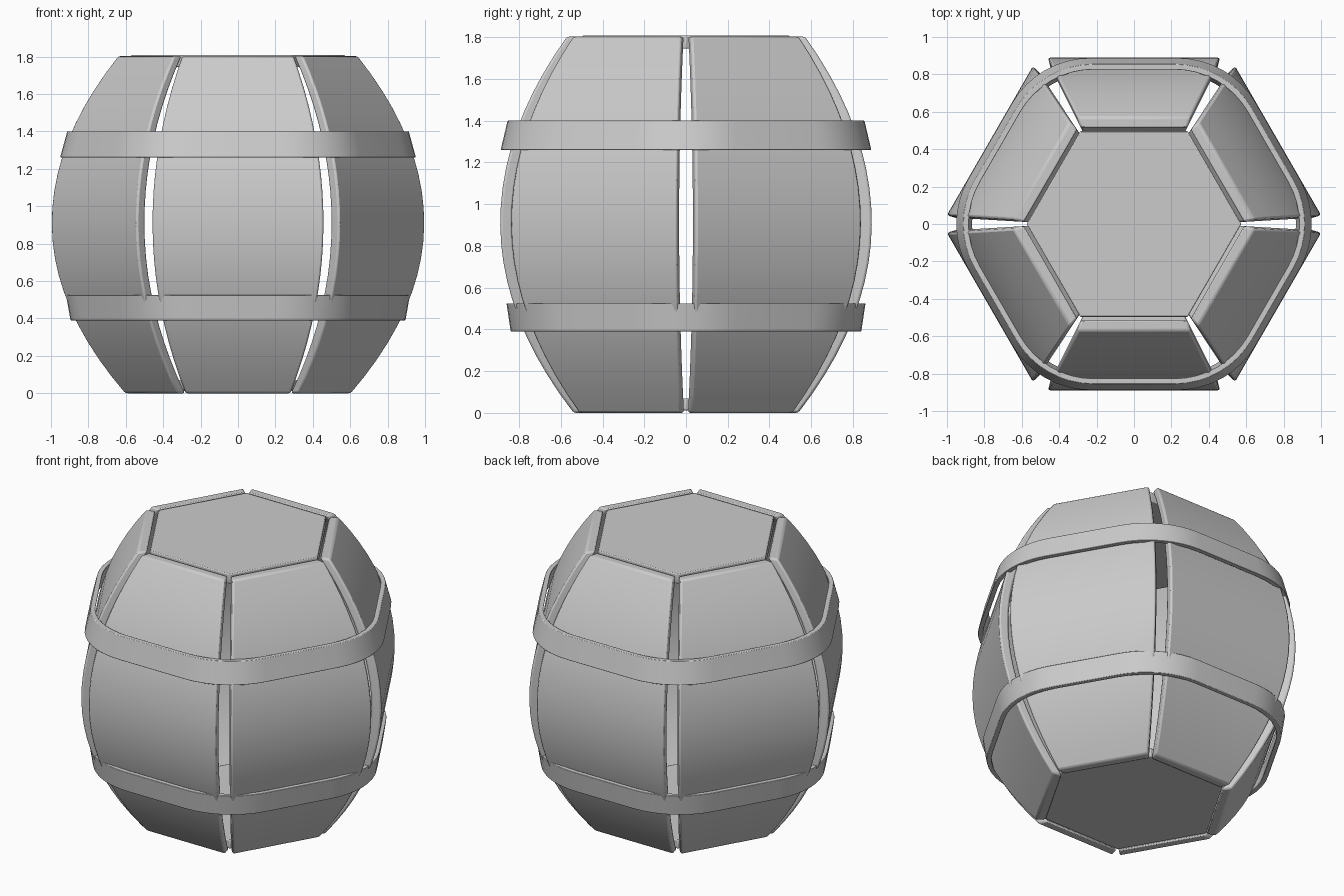
import bpy, bmesh, math

if "Cube" in bpy.data.objects:
    bpy.data.objects.remove(bpy.data.objects["Cube"])

C30, T30 = math.cos(math.pi / 6), math.tan(math.pi / 6)


def finish(name, bm, bevel=0.0):
    bmesh.ops.recalc_face_normals(bm, faces=bm.faces)
    me = bpy.data.meshes.new(name)
    bm.to_mesh(me)
    bm.free()
    ob = bpy.data.objects.new(name, me)
    bpy.context.collection.objects.link(ob)
    bpy.context.view_layer.objects.active = ob
    for o in bpy.context.selected_objects:
        o.select_set(False)
    ob.select_set(True)
    bpy.ops.object.shade_smooth_by_angle(angle=math.radians(35))
    if bevel:
        m = ob.modifiers.new("soft_edges", 'BEVEL')
        m.width, m.segments, m.limit_method = bevel, 2, 'ANGLE'
        m.angle_limit = math.radians(40)
    return ob


def loft(rings, closed=False):
    """Skin a list of equal rings; cap the ends or close into a loop."""
    bm = bmesh.new()
    vs = [[bm.verts.new(p) for p in r] for r in rings]
    n = len(vs[0])
    for i in range(len(vs) if closed else len(vs) - 1):
        a, b = vs[i], vs[(i + 1) % len(vs)]
        for j in range(n):
            bm.faces.new((a[j], a[(j + 1) % n], b[(j + 1) % n], b[j]))
    if not closed:
        bm.faces.new(vs[0])
        bm.faces.new(vs[-1])
    return bm


# bulging barrel profile: distance from axis to stave face at height z
def apothem(z):
    mid = 0.91
    if z > mid:
        return 0.89 - 0.32 * ((z - mid) / (1.803 - mid)) ** 2
    return 0.89 - 0.352 * ((mid - z) / mid) ** 2


# six curved staves
def stave(name, ang):
    rings = []
    for i in range(21):
        z = 1.803 * i / 20
        a = apothem(z)
        w = 0.30 + (a - 0.57) * 0.5
        c, s = math.cos(ang), math.sin(ang)
        section = [(a, -w), (a, w), (a - 0.06, w - 0.015), (a - 0.06, -w + 0.015)]
        rings.append([(r * c - t * s, r * s + t * c, z) for r, t in section])
    finish(name, loft(rings), 0.012)


for k in range(6):
    stave(f"stave_{k + 1}", math.radians(30 + 60 * k))


# hexagonal end lids
def lid(name, z0, z1, a):
    R = a / C30
    rings = [[(R * math.cos(math.pi / 3 * k), R * math.sin(math.pi / 3 * k), z)
              for k in range(6)] for z in (z0, z1)]
    finish(name, loft(rings), 0.006)


lid("top_lid", 1.745, 1.808, 0.497)
lid("bottom_lid", 0.012, 0.07, 0.485)


# rounded hexagonal hoops, leaning with the barrel
def hex_outline(a, r, steps=8):
    pts = []
    for k in range(6):
        base = math.pi / 3 * k
        d = (a - r) / C30
        for i in range(steps + 1):
            t = base + math.radians(-30 + 60 * i / steps)
            pts.append((d * math.cos(base) + r * math.cos(t),
                        d * math.sin(base) + r * math.sin(t)))
    return pts


def hoop(name, z0, a0, z1, a1, r=0.48, th=0.03):
    corners = [(a0, r, z0), (a1, r, z1), (a1 - th, r - th, z1), (a0 - th, r - th, z0)]
    rings = [[(x, y, z) for x, y in hex_outline(a, rr)] for a, rr, z in corners]
    finish(name, loft(rings, closed=True), 0.003)


hoop("upper_hoop", 1.26, 0.888, 1.40, 0.855)
hoop("lower_hoop", 0.39, 0.84, 0.525, 0.86)
